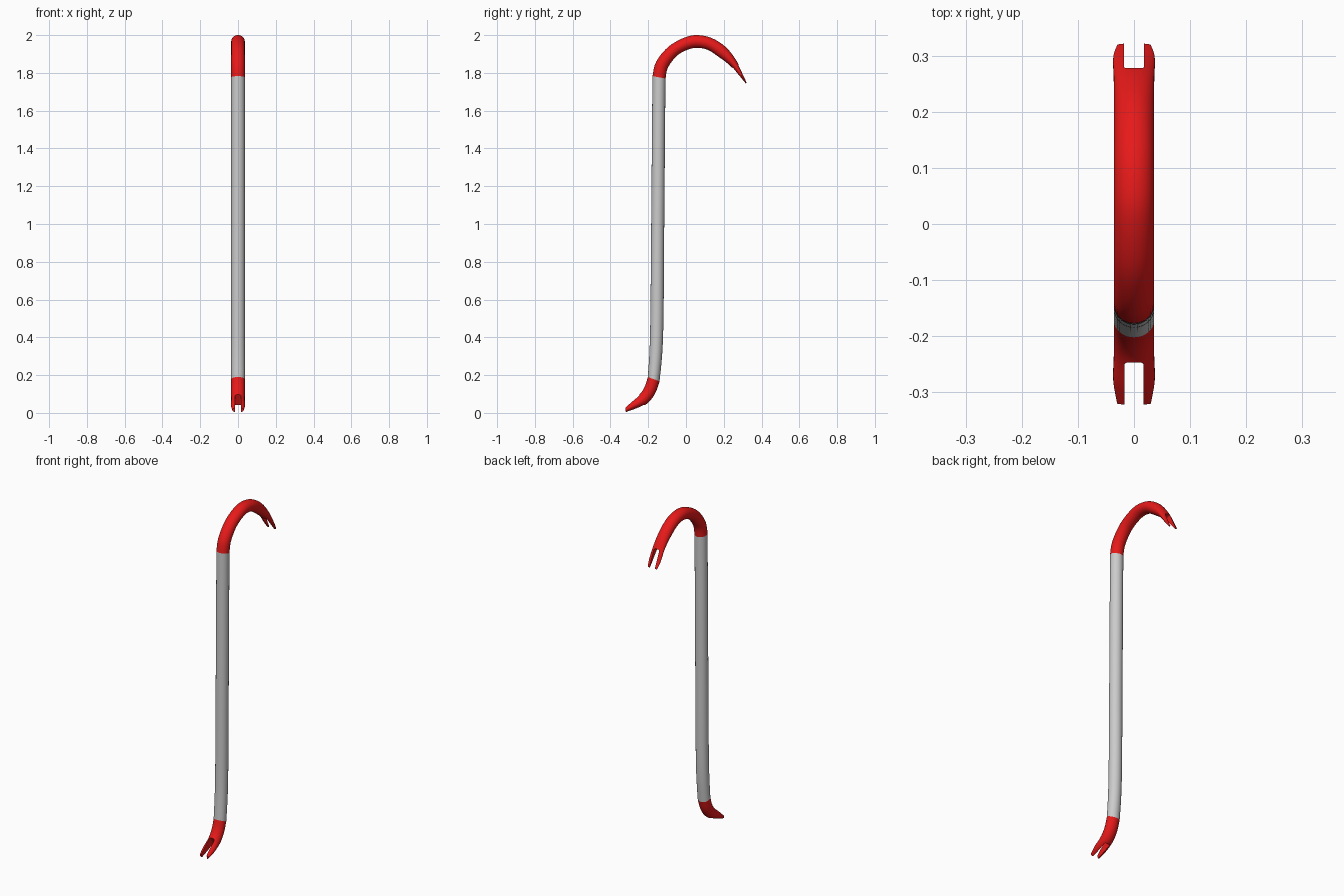
import bpy
import math
from mathutils import Vector

if "Cube" in bpy.data.objects:
    bpy.data.objects.remove(bpy.data.objects["Cube"])

SIDES = 32
red = bpy.data.materials.new("red_paint")
red.diffuse_color = (0.8, 0.01, 0.01, 1)
red.use_nodes = True
red.node_tree.nodes["Principled BSDF"].inputs["Base Color"].default_value = red.diffuse_color


def make(name, verts, faces, mat=None):
    me = bpy.data.meshes.new(name)
    me.from_pydata(verts, [], faces)
    ob = bpy.data.objects.new(name, me)
    bpy.context.collection.objects.link(ob)
    if mat:
        me.materials.append(mat)
    return ob


def spline(p, i, t):
    a, b, c, d = (Vector(p[min(max(k, 0), len(p) - 1)]) for k in range(i - 1, i + 3))
    return 0.5 * (2 * b + (c - a) * t + (2 * a - 5 * b + 4 * c - d) * t * t
                  + (3 * b - a - 3 * c + d) * t ** 3)


def sweep(name, stations, steps, mat=None):
    """Loft ellipses through (outer y, outer z, inner y, inner z, half width)."""
    rows = [spline(stations, i, k / steps)
            for i in range(len(stations) - 1) for k in range(steps)]
    rows.append(Vector(stations[-1]))
    verts, faces = [], []
    for oy, oz, iy, iz, w in rows:
        for s in range(SIDES):
            a = math.tau * s / SIDES
            c = math.cos(a) / 2
            verts.append((w * math.sin(a), (oy + iy) / 2 + (oy - iy) * c,
                          (oz + iz) / 2 + (oz - iz) * c))
    for r in range(len(rows) - 1):
        for s in range(SIDES):
            n = (s + 1) % SIDES
            b = r * SIDES
            faces.append((b + s, b + n, b + SIDES + n, b + SIDES + s))
    faces.append(tuple(range(SIDES))[::-1])
    faces.append(tuple(range(len(verts) - SIDES, len(verts))))
    ob = make(name, verts, faces, mat)
    fix_normals(ob)
    return ob


def fix_normals(ob):
    import bmesh
    bm = bmesh.new()
    bm.from_mesh(ob.data)
    bmesh.ops.recalc_face_normals(bm, faces=bm.faces)
    bm.to_mesh(ob.data)
    bm.free()


def activate(ob):
    bpy.ops.object.select_all(action='DESELECT')
    ob.select_set(True)
    bpy.context.view_layer.objects.active = ob


def cut_notch(ob, floor, u, half):
    """Cut a round-cornered slot from the floor point (y, z) along u to the tip."""
    r = 0.009
    prof = [(half, 0.2)]
    for k in range(5):
        a = math.pi / 2 * k / 4
        prof.append((half - r + r * math.cos(a), r - r * math.sin(a)))
    prof += [(-x, v) for x, v in reversed(prof)]
    d = Vector(u).normalized()
    n = Vector((-d.y, d.x))
    verts = []
    for h in (-0.1, 0.1):
        for x, v in prof:
            p = Vector(floor) + d * v + n * h
            verts.append((x, p.x, p.y))
    m = len(prof)
    faces = [(i, (i + 1) % m, m + (i + 1) % m, m + i) for i in range(m)]
    faces += [tuple(range(m))[::-1], tuple(range(m, 2 * m))]
    cutter = make("notch_cutter", verts, faces)
    cutter.hide_render = True
    fix_normals(cutter)
    mod = ob.modifiers.new("notch", 'BOOLEAN')
    mod.operation, mod.solver, mod.object = 'DIFFERENCE', 'EXACT', cutter
    activate(ob)
    bpy.ops.object.modifier_apply(modifier=mod.name)
    bpy.data.objects.remove(cutter)


W = 0.036

# straight grey bar with a slight bend near the foot
shaft = sweep("shaft", [
    (-0.177, 1.783, -0.108, 1.770, W),
    (-0.179, 1.60, -0.110, 1.60, W),
    (-0.184, 1.00, -0.115, 1.00, W),
    (-0.190, 0.42, -0.121, 0.41, W),
    (-0.202, 0.19, -0.140, 0.167, W)], 5)

# curved hook at the top
hook = sweep("top_hook", [
    (-0.177, 1.783, -0.108, 1.770, W),
    (-0.164, 1.845, -0.099, 1.820, W),
    (-0.130, 1.900, -0.070, 1.867, W),
    (-0.078, 1.950, -0.035, 1.901, W),
    (-0.005, 1.988, 0.010, 1.923, W),
    (0.058, 2.000, 0.058, 1.933, W),
    (0.135, 1.985, 0.115, 1.922, W),
    (0.210, 1.937, 0.170, 1.887, W),
    (0.267, 1.865, 0.234, 1.838, W),
    (0.305, 1.785, 0.287, 1.778, 0.037),
    (0.322, 1.748, 0.316, 1.743, 0.030)], 5, red)
cut_notch(hook, (0.276, 1.843), (0.4, -0.92), 0.018)

# splayed claw at the foot
claw = sweep("bottom_claw", [
    (-0.202, 0.190, -0.140, 0.167, W),
    (-0.215, 0.147, -0.158, 0.114, W),
    (-0.232, 0.115, -0.182, 0.074, W),
    (-0.254, 0.090, -0.213, 0.044, W),
    (-0.292, 0.057, -0.265, 0.021, 0.037),
    (-0.322, 0.028, -0.318, 0.002, 0.030)], 6, red)
cut_notch(claw, (-0.235, 0.075), (-0.88, -0.48), 0.017)

for part in (shaft, hook, claw):
    activate(part)
    bpy.ops.object.shade_smooth_by_angle(angle=math.radians(40))
